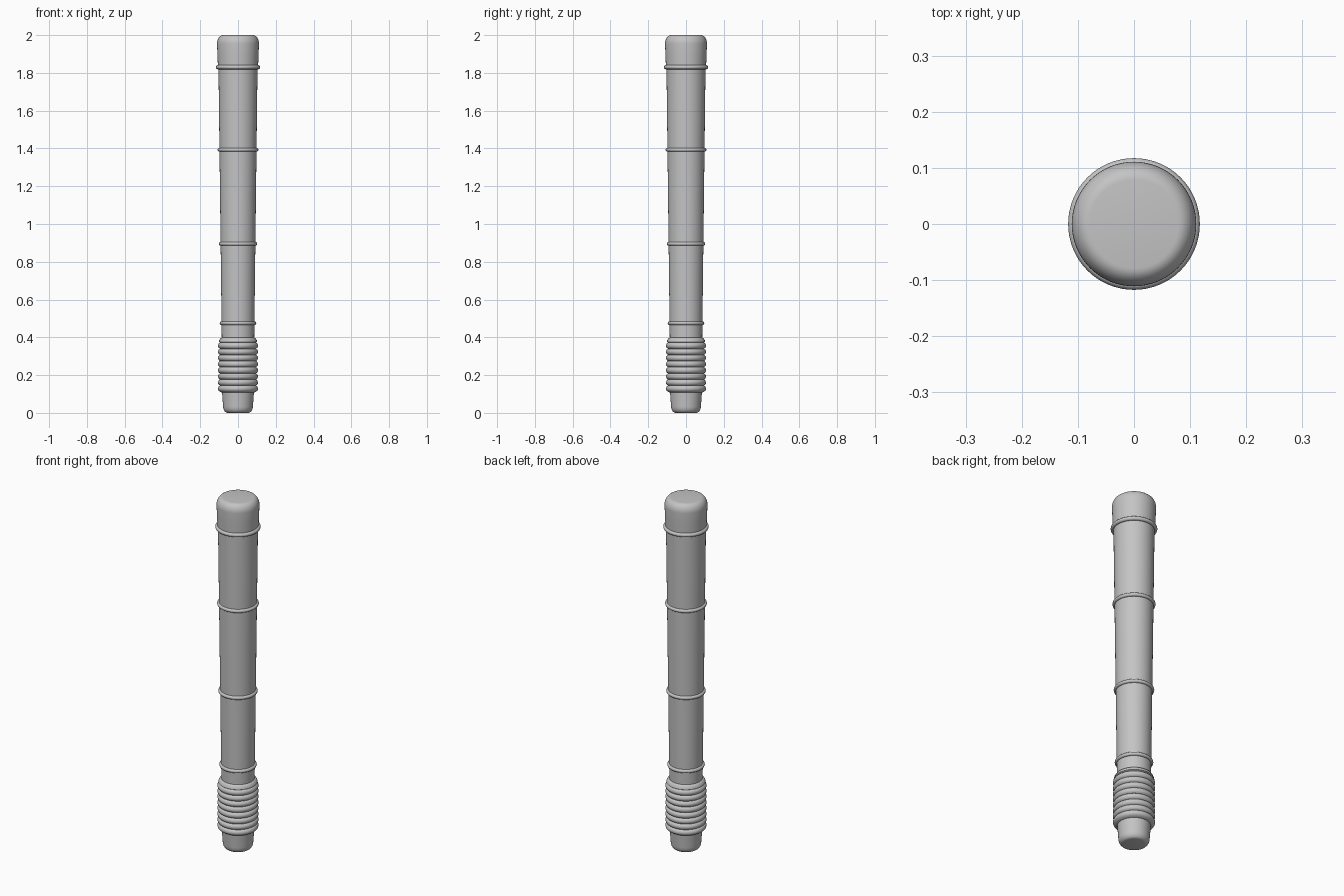
import bpy, math

cube = bpy.data.objects.get("Cube")
if cube:
    bpy.data.objects.remove(cube)

grey = bpy.data.materials.new("plain grey")
grey.use_nodes = True
colour = (0.55, 0.55, 0.55, 1)
grey.diffuse_color = colour
grey.node_tree.nodes["Principled BSDF"].inputs["Base Color"].default_value = colour
SIDES = 64


def finish(obj, name):
    obj.name = name
    obj.data.name = name
    obj.data.materials.append(grey)
    bpy.ops.object.select_all(action="DESELECT")
    obj.select_set(True)
    bpy.context.view_layer.objects.active = obj
    bpy.ops.object.shade_smooth_by_angle(angle=math.radians(35))


def lathe(name, profile):
    """Revolve (radius, height) points, bottom to top, into a capped solid."""
    verts, faces = [], []
    for r, z in profile:
        for i in range(SIDES):
            a = math.tau * i / SIDES
            verts.append((r * math.cos(a), r * math.sin(a), z))
    for k in range(len(profile) - 1):
        for i in range(SIDES):
            j = (i + 1) % SIDES
            faces.append((k * SIDES + i, k * SIDES + j,
                          (k + 1) * SIDES + j, (k + 1) * SIDES + i))
    faces.append(tuple(reversed(range(SIDES))))
    faces.append(tuple(range(len(verts) - SIDES, len(verts))))
    mesh = bpy.data.meshes.new(name)
    mesh.from_pydata(verts, [], faces)
    obj = bpy.data.objects.new(name, mesh)
    bpy.context.collection.objects.link(obj)
    finish(obj, name)


def round_edge(r, z, dr, dz, steps=6):
    """Quarter ellipse from the wall (r, z) in to the flat end (r - dr, z + dz)."""
    turns = [math.pi / 2 * i / steps for i in range(steps + 1)]
    return [(r - dr + dr * math.cos(t), z + dz * math.sin(t)) for t in turns]


def shaft_radius(z):
    return 0.086 + 0.017 * (z - 0.4) / 1.4


# Rounded butt end
butt = round_edge(0.079, 0.035, 0.024, -0.035)[::-1]
lathe("butt_end", butt + [(0.085, 0.115)])

# Tapered shaft
lathe("shaft", [(shaft_radius(z), z) for z in (0.11, 0.4, 0.9, 1.4, 1.83)])

# Rounded top cap
lathe("top_cap", [(0.106, 1.825), (0.109, 1.9)] + round_edge(0.111, 1.955, 0.032, 0.045, 8))

# Ribbed grip: bulging ribs separated by narrow grooves
first, pitch, ribs = 0.112, 0.0325, 8
grip = [(0.086, first - 0.005)]
for n in range(ribs):
    for s in range(9):
        t = s / 8
        grip.append((0.095 + 0.011 * math.sin(math.pi * t) ** 0.6, first + pitch * (n + t)))
top = first + pitch * ribs
grip += [(0.102, top + 0.004), (0.099, top + 0.014), (0.094, top + 0.022), (0.086, top + 0.026)]
lathe("ribbed_grip", grip)

# Raised rings along the shaft
for n, z in enumerate((0.475, 0.895, 1.393, 1.83)):
    thick = 0.01 if n < 3 else 0.011
    bpy.ops.mesh.primitive_torus_add(
        major_segments=SIDES, minor_segments=12, location=(0, 0, z),
        major_radius=shaft_radius(z) + (0.003 if n == 3 else 0), minor_radius=thick)
    finish(bpy.context.object, f"shaft_ring_{n + 1}")
